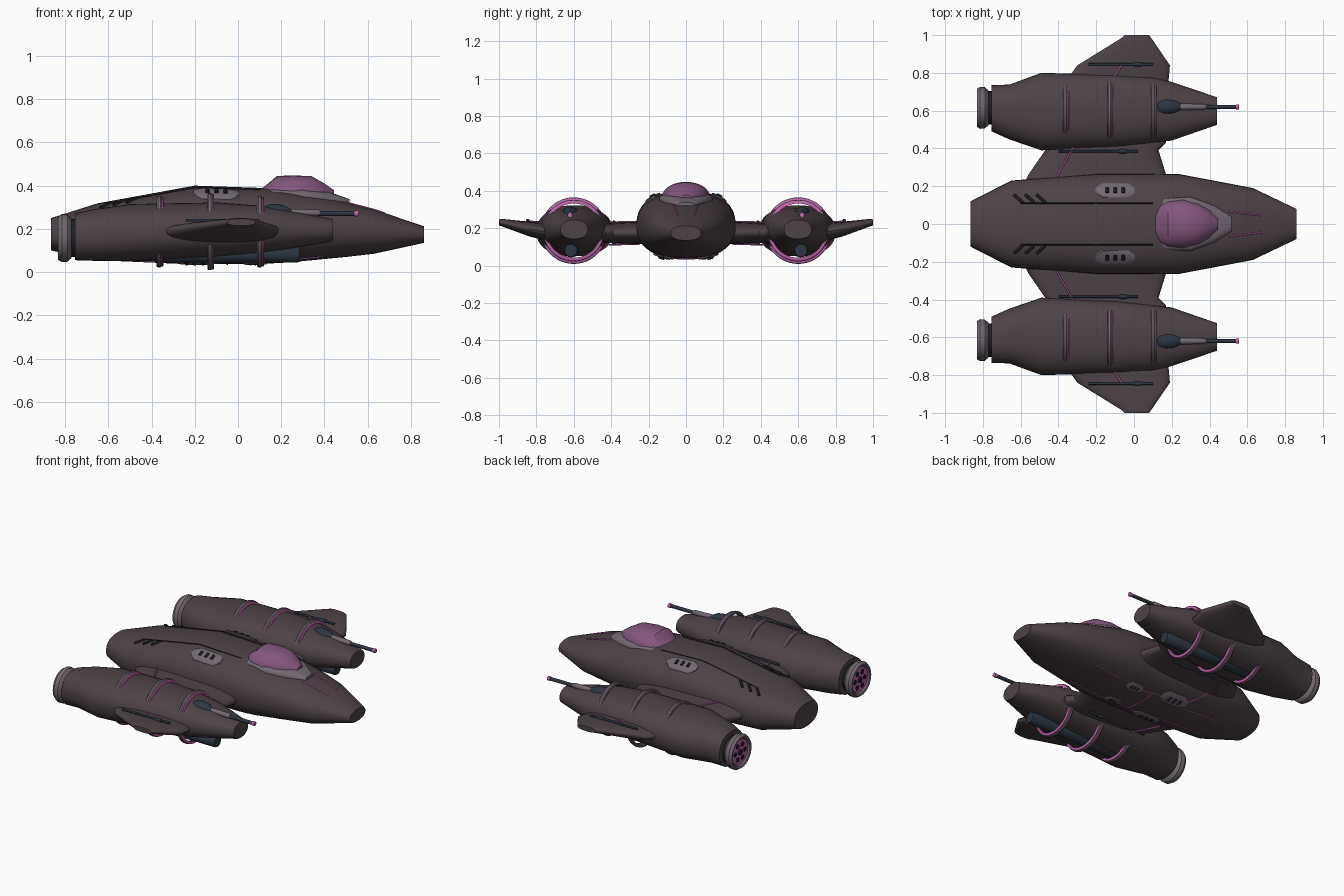
import bpy, bmesh
from math import cos, sin, pi, copysign
from mathutils import Vector

cube = bpy.data.objects.get("Cube")
if cube:
    bpy.data.objects.remove(cube)


def material(name, r, g, b):
    m = bpy.data.materials.new(name)
    m.use_nodes = True
    m.diffuse_color = (r, g, b, 1)
    bsdf = next(n for n in m.node_tree.nodes if n.type == 'BSDF_PRINCIPLED')
    bsdf.inputs["Base Color"].default_value = (r, g, b, 1)
    bsdf.inputs["Roughness"].default_value = 0.6
    return m


HULL = material("dark hull", 0.075, 0.055, 0.062)
GREY = material("grey trim", 0.17, 0.14, 0.165)
PINK = material("pink glow", 0.55, 0.13, 0.42)
GLASS = material("canopy glass", 0.23, 0.095, 0.21)
STEEL = material("blue steel", 0.025, 0.037, 0.055)
DARK = material("dark vent", 0.012, 0.013, 0.017)


def finish(bm, name, mat, angle=0.6):
    bmesh.ops.recalc_face_normals(bm, faces=bm.faces)
    mesh = bpy.data.meshes.new(name)
    bm.to_mesh(mesh)
    bm.free()
    mesh.materials.append(mat)
    ob = bpy.data.objects.new(name, mesh)
    bpy.context.collection.objects.link(ob)
    bpy.ops.object.select_all(action='DESELECT')
    ob.select_set(True)
    bpy.context.view_layer.objects.active = ob
    bpy.ops.object.shade_smooth_by_angle(angle=angle)
    return ob


def skin(name, mat, rings, cap=True):
    """Bridge rings of points that have equal counts."""
    bm = bmesh.new()
    rows = [[bm.verts.new(p) for p in ring] for ring in rings]
    n = len(rows[0])
    for a, b in zip(rows, rows[1:]):
        for i in range(n):
            j = (i + 1) % n
            bm.faces.new((a[i], a[j], b[j], b[i]))
    if cap:
        bm.faces.new(rows[0])
        bm.faces.new(rows[-1])
    return finish(bm, name, mat)


def power(v, n):
    return copysign(abs(v) ** (2 / n), v)


def loft(name, mat, sections, n=2.4, axis='x', side=1, count=36):
    """Section: station, centre and half size across, bottom and top height."""
    rings = []
    for s, c, h, low, high in sections:
        ring = []
        for i in range(count):
            t = 2 * pi * i / count
            u = c + h * power(cos(t), n)
            z = (low + high) / 2 + (high - low) / 2 * power(sin(t), n)
            ring.append((s, side * u, z) if axis == 'x' else (u, side * s, z))
        rings.append(ring)
    return skin(name, mat, rings)


def lathe(name, mat, profile, y, z, count=32):
    """Turn (x, radius) points about a lengthwise axis."""
    return skin(name, mat, [[(x, y + r * cos(2 * pi * i / count), z + r * sin(2 * pi * i / count))
                             for i in range(count)] for x, r in profile])


def tube(name, mat, pts, r):
    curve = bpy.data.curves.new(name, 'CURVE')
    curve.dimensions = '3D'
    curve.bevel_depth = r
    curve.bevel_resolution = 1
    curve.use_fill_caps = True
    sp = curve.splines.new('POLY')
    sp.points.add(len(pts) - 1)
    for p, co in zip(sp.points, pts):
        p.co = (*co, 1)
    curve.materials.append(mat)
    ob = bpy.data.objects.new(name, curve)
    bpy.context.collection.objects.link(ob)
    bpy.ops.object.select_all(action='DESELECT')
    ob.select_set(True)
    bpy.context.view_layer.objects.active = ob
    bpy.ops.object.convert(target='MESH')


def height(x, y, up=1, n=2.4):
    """Height of the main hull skin above or below a plan point."""
    for a, b in zip(BODY, BODY[1:]):
        if a[0] <= x <= b[0]:
            f = (x - a[0]) / (b[0] - a[0])
            _, c, h, low, high = [p + (q - p) * f for p, q in zip(a, b)]
            d = min(1, abs(y) / h)
            return (low + high) / 2 + up * (high - low) / 2 * (1 - d ** n) ** (1 / n)


def hull_line(name, mat, a, b, up=1, r=0.004, steps=12):
    pts = []
    for i in range(steps + 1):
        x, y = Vector(a).lerp(Vector(b), i / steps)
        pts.append((x, y, height(x, y, up) + up * 0.001))
    tube(name, mat, pts, r)


def hull_plate(name, x, y, lx, ly, up=1):
    """Eight sided plate following the hull, with three slots."""
    shape = [(-1, -.4), (-.65, -1), (.65, -1), (1, -.4), (1, .4), (.65, 1), (-.65, 1), (-1, .4)]
    rings = []
    for scale, lift in ((1, -0.004), (1, 0.006), (.92, 0.009), (.45, 0.009), (.03, 0.009)):
        plan = [(x + lx * u * scale, y + ly * v * scale) for u, v in shape]
        rings.append([(px, py, height(px, py, up) + up * lift) for px, py in plan])
    skin(name, GREY, rings)
    for k in (-1, 0, 1):
        sx = x + k * lx * .4
        ends = [(sx, y + e * ly * .35) for e in (-1, 1)]
        tube(name + "_slot", DARK, [(px, py, height(px, py, up) + up * 0.009) for px, py in ends], lx * .09)


# Central hull
BODY = [(-.865, 0, .12, .10, .25), (-.65, 0, .23, .055, .318), (-.2, 0, .265, .035, .40),
        (.15, 0, .266, .04, .388), (.24, 0, .264, .045, .38), (.5, 0, .215, .07, .325),
        (.63, 0, .19, .085, .29), (.86, 0, .08, .135, .212)]
loft("central_hull", HULL, BODY)

# Cockpit
loft("cockpit_collar", GREY, [(.095, 0, .085, .32, .375), (.16, 0, .14, .31, .39), (.3, 0, .143, .31, .388),
                              (.42, 0, .10, .29, .372), (.515, 0, .04, .29, .338)], n=3)
loft("canopy", GLASS, [(.107, 0, .065, .33, .385), (.14, 0, .105, .3, .41), (.18, 0, .122, .26, .445),
                       (.26, 0, .13, .26, .447), (.34, 0, .108, .26, .444), (.40, 0, .075, .29, .41),
                       (.445, 0, .03, .32, .378)], n=2.2)

for side, tag in ((1, "left_"), (-1, "right_")):
    y0 = side * .615
    yr = side * .6

    # Wings
    loft(tag + "inner_wing", HULL, [(.15, -.21, .40, .115, .235), (.26, -.195, .365, .115, .235),
                                    (.39, -.17, .30, .12, .228), (.43, -.145, .315, .12, .228),
                                    (.5, -.145, .315, .13, .22)], axis='y', side=side)
    loft(tag + "outer_wing", HULL, [(.68, -.10, .28, .135, .228), (.77, -.083, .267, .138, .23),
                                    (.84, -.055, .245, .157, .235), (.985, .013, .078, .21, .25),
                                    (1.0, .015, .065, .215, .247)], axis='y', side=side)
    for x1, x2, y, z in ((-.40, .02, .385, .231), (-.40, .02, .385, .117), (-.24, .10, .845, .24)):
        tube(tag + "wing_rod", STEEL, [(x1, side * y, z), (x2, side * y, z)], .007)
        tube(tag + "wing_rod_knob", STEEL, [(x2 - .1, side * y, z), (x2 - .06, side * y, z)], .011)
    for z in (.115, .235):
        tube(tag + "inner_wing_stripe", PINK, [(-.41, side * .25, z), (-.32, side * .41, z - .003)], .005)
    tube(tag + "outer_wing_stripe", PINK, [(-.11, side * .77, .231), (-.06, side * .85, .238)], .005)

    # Engine pod
    loft(tag + "pod", HULL, [(-.755, .613, .122, .055, .272), (-.66, .593, .145, .052, .292),
                             (-.49, .595, .205, .05, .315), (-.1, .598, .192, .07, .322),
                             (.1, .603, .173, .088, .308), (.2, .597, .155, .1, .292),
                             (.44, .598, .073, .143, .245)], n=2.3, side=side)

    # Pod hoops, each with a glowing companion
    for x, r in ((-.365, .157), (-.13, .17), (.1, .157)):
        for dx, mat, w, k in ((0, GREY, .011, 0), (.015, PINK, .005, -.004)):
            rings = []
            for i in range(49):
                t = 2 * pi * i / 48
                rings.append([(x + dx + sx * w, yr + (r + k + sr) * cos(t), .187 + (r + k + sr) * sin(t))
                              for sx, sr in ((-1, -.008), (1, -.008), (1, .004), (.5, .008), (-.5, .008), (-1, .004))])
            skin(tag + ("hoop" if mat == GREY else "hoop_glow"), mat, rings, cap=False)

    # Tank under the pod
    lathe(tag + "tank", STEEL, [(-.39, .028), (-.375, .037), (.275, .037), (.285, .033)], y0, .081)

    # Engine nozzle with glowing spoked core
    lathe(tag + "nozzle_neck", DARK, [(-.79, .088), (-.75, .088)], y0, .157)
    lathe(tag + "nozzle", GREY, [(-.812, .078), (-.828, .088), (-.832, .1), (-.815, .111), (-.79, .109),
                                 (-.772, .094), (-.768, .08)], y0, .157)
    lathe(tag + "core", PINK, [(-.819, .08), (-.805, .08)], y0, .157)
    lathe(tag + "core_hub", DARK, [(-.828, .016), (-.81, .022)], y0, .157)
    for i in range(6):
        t = pi * i / 3
        lathe(tag + "core_port", DARK, [(-.823, .015), (-.81, .015)],
              y0 + .05 * cos(t), .157 + .05 * sin(t), 12)

    # Gun on top of the pod
    lathe(tag + "gun_base", STEEL, [(.11, .02), (.13, .038), (.17, .044), (.21, .038), (.25, .018)], side * .62, .272, 20)
    lathe(tag + "gun_sleeve", GREY, [(.22, .012), (.25, .018), (.37, .015), (.38, .011)], side * .62, .274, 16)
    lathe(tag + "gun_barrel", STEEL, [(.37, .011), (.545, .011)], side * .62, .271, 16)
    lathe(tag + "gun_muzzle", PINK, [(.54, .0135), (.557, .0135)], side * .62, .271, 16)

    # Upper hull details
    hull_plate(tag + "shoulder_plate", -.10, side * .178, .105, .038)
    hull_line(tag + "spine_seam", DARK, (-.6, side * .11), (.1, side * .11), r=.003, steps=24)
    for x in (-.635, -.575, -.515):
        hull_line(tag + "hull_slash", DARK, (x, side * .155), (x + .045, side * .115), r=.008, steps=3)
    hull_line(tag + "nose_stripe", PINK, (.5, side * .065), (.68, side * .045))

    # Lower hull details
    hull_plate(tag + "belly_plate", -.2, side * .13, .095, .045, -1)
    hull_plate(tag + "belly_small_plate", .08, side * .10, .055, .035, -1)
    hull_line(tag + "belly_stripe", PINK, (.13, side * .12), (.39, side * .12), -1)
    hull_line(tag + "belly_rear_stripe", PINK, (-.58, side * .09), (-.3, side * .09), -1)
    hull_line(tag + "belly_link", PINK, (-.10, side * .12), (.02, side * .10), -1)
    hull_line(tag + "belly_side_stripe", PINK, (-.29, side * .15), (-.38, side * .23), -1)
hull_line("belly_cross_stripe", PINK, (-.05, -.11), (-.05, .11), -1)
